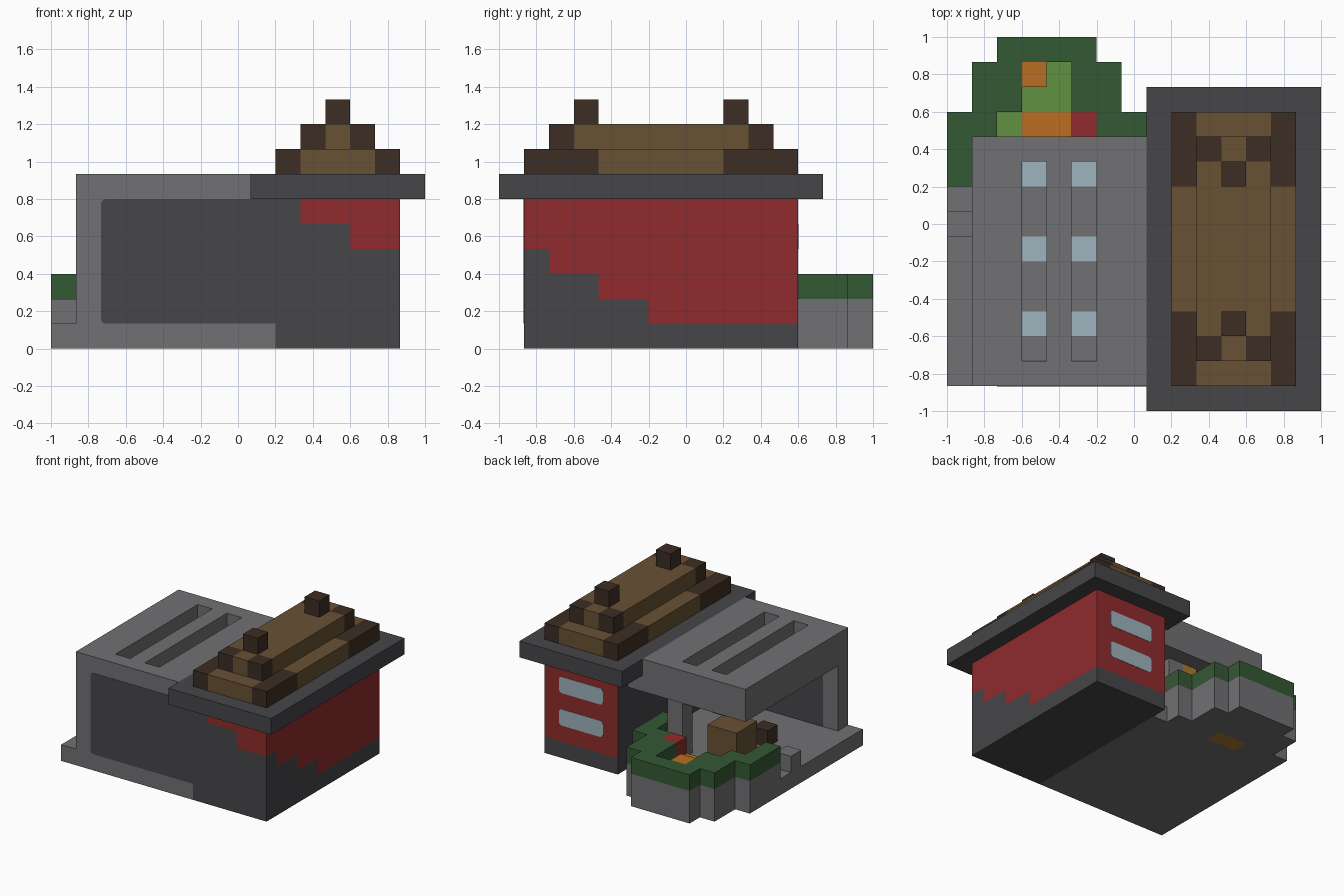
import bpy, bmesh
from mathutils import Vector

if "Cube" in bpy.data.objects:
    bpy.data.objects.remove(bpy.data.objects["Cube"])

U = 2 / 15                                   # one building block
ORIGIN = Vector((-1, -1, 0))


def linear(c):
    c /= 255
    return c / 12.92 if c < 0.04 else ((c + 0.055) / 1.055) ** 2.4


def material(name, *rgb):
    m = bpy.data.materials.new(name)
    m.use_nodes = True
    col = [linear(c) for c in rgb] + [1]
    m.diffuse_color = col
    m.node_tree.nodes["Principled BSDF"].inputs["Base Color"].default_value = col
    return m


GRAY = material("stone gray", 113, 112, 115)
DARK = material("slate gray", 70, 69, 73)
RED = material("brick red", 144, 43, 44)
BROWN = material("wood brown", 104, 81, 52)
BARK = material("dark brown", 60, 45, 36)
GREEN = material("hedge green", 52, 88, 52)
LEAF = material("leaf green", 98, 145, 65)
ORANGE = material("flower orange", 186, 111, 34)
BLUE = material("pale glass blue", 157, 180, 189)
GOLD = material("lamp gold", 168, 122, 48)


def finish(name, bm, mats):
    mesh = bpy.data.meshes.new(name)
    bmesh.ops.recalc_face_normals(bm, faces=bm.faces)
    for v in bm.verts:
        v.co = ORIGIN + v.co * U
    bm.to_mesh(mesh)
    bm.free()
    for m in mats:
        mesh.materials.append(m)
    obj = bpy.data.objects.new(name, mesh)
    bpy.context.collection.objects.link(obj)
    return obj


def add_box(bm, x0, x1, y0, y1, z0, z1):
    made = bmesh.ops.create_cube(bm, size=1)["verts"]
    lo, size = Vector((x0, y0, z0)), Vector((x1 - x0, y1 - y0, z1 - z0))
    for v in made:
        v.co = lo + (v.co + Vector((0.5, 0.5, 0.5))) * size


def blocks(name, mat, *boxes):
    bm = bmesh.new()
    for b in boxes:
        add_box(bm, *b)
    return finish(name, bm, [mat])


def painted_block(name, mats, box, rule):
    """Box cut along the block grid, each face coloured by a rule."""
    bm = bmesh.new()
    add_box(bm, *box)
    for axis in range(3):
        normal = Vector([a == axis for a in range(3)])
        for step in range(box[2 * axis] + 1, box[2 * axis + 1]):
            geom = bm.verts[:] + bm.edges[:] + bm.faces[:]
            bmesh.ops.bisect_plane(bm, geom=geom, plane_co=normal * step, plane_no=normal)
    bm.normal_update()
    for f in bm.faces:
        f.material_index = rule(f.calc_center_median(), f.normal)
    return finish(name, bm, mats)


def rounded_plate(name, mat, x0, x1, z0, z1, y, round_right=True):
    """Thin painted panel facing along y."""
    bm = bmesh.new()
    corners = [bm.verts.new((x, y - 0.02, z))
               for x, z in ((x0, z0), (x1, z0), (x1, z1), (x0, z1))]
    face = bm.faces.new(corners)
    rounded = corners if round_right else [corners[0], corners[3]]
    bmesh.ops.bevel(bm, geom=rounded, offset=0.2, segments=3, affect='VERTICES', profile=0.5)
    made = bmesh.ops.extrude_face_region(bm, geom=bm.faces[:])["geom"]
    for v in made:
        if isinstance(v, bmesh.types.BMVert):
            v.co.y += 0.04
    return finish(name, bm, [mat])


# House with stepped red paint
def house_rule(c, n):
    if n.x > 0.5:
        low = 4 if c.y < 2 else 3 if c.y < 4 else 2 if c.y < 6 else 1
    elif n.y < -0.5:
        low = 4 if c.x > 12 else 5 if c.x > 10 else 9
    elif n.y > 0.5:
        low = 1
    else:
        low = 9
    return int(c.z > low)


painted_block("house_body", [DARK, RED], (9, 14, 1, 12, 0, 6), house_rule)
for n, z in enumerate((2, 4)):
    rounded_plate(f"back_window_{n + 1}", BLUE, 10, 13, z, z + 1, 12)
blocks("house_eaves", DARK, (8, 15, 0, 13, 6, 7))

# Stepped timber roof with dark corners
painted_block("roof_lower_tier", [BROWN, BARK], (9, 14, 1, 12, 7, 8),
              lambda c, n: int(abs(c.x - 11.5) > 1.5 and abs(c.y - 6.5) > 2.5))
painted_block("roof_upper_tier", [BROWN, BARK], (10, 13, 2, 11, 8, 9),
              lambda c, n: int(abs(c.x - 11.5) > 0.5 and abs(c.y - 6.5) > 3.5))
blocks("roof_finials", BARK, *[(11, 12, y, y + 1, 9, 10) for y in (3, 9)])

# Open hall: floor, front wall with dark panel, slotted roof
blocks("hall_floor", GRAY, (0, 9, 1, 11, 0, 1))
blocks("hall_front_wall", GRAY, (1, 9, 1, 2, 1, 6))
for side, y in (("outer", 1), ("inner", 2)):
    rounded_plate(f"wall_panel_{side}", DARK, 2, 9, 1, 6, y, round_right=False)
blocks("hall_ceiling", GRAY, (1, 9, 1, 11, 5, 6))
blocks("hall_roof", GRAY, (1, 8, 1, 2, 6, 7), (1, 8, 10, 11, 6, 7),
       *[(a, b, 2, 10, 6, 7) for a, b in ((1, 3), (4, 5), (6, 8))])
blocks("hall_post", GRAY, (6, 7, 9, 10, 1, 5))

# Skylights above hanging lamps
spots = [(x, y) for x in (3, 5) for y in (3, 6, 9)]
blocks("skylights", BLUE, *[(x, x + 1, y, y + 1, 5.9, 6.03) for x, y in spots])
blocks("hanging_lamps", GOLD, *[(x, x + 1, y, y + 1, 4.4, 5) for x, y in spots])

# Hall furniture
blocks("counter", BROWN, (3, 5, 7, 9, 1, 3))
blocks("stool", BARK, (3, 4, 5, 6, 1, 2))

# Garden with a low hedge wall
hedge = [(0, 1, 9, 11), (0, 2, 11, 12), (1, 3, 12, 14), (2, 6, 14, 15),
         (5, 7, 12, 14), (6, 8, 11, 12), (7, 8, 9, 11)]
blocks("garden_base", GRAY, (0, 3, 11, 12, 0, 1), (5, 8, 11, 12, 0, 1),
       (1, 7, 12, 14, 0, 1), (2, 6, 14, 15, 0, 1))
blocks("garden_wall", GRAY, *[h + (1, 2) for h in hedge])
blocks("hedge_top", GREEN, *[h + (2, 3) for h in hedge])
blocks("ledge_step", GRAY, (0, 1, 7, 8, 1, 2))
blocks("garden_doorstep", GOLD, (3, 5, 11, 12, 0, 1))
blocks("garden_plants", LEAF, (2, 3, 11, 12, 1, 2), (3, 5, 12, 14, 1, 2))
blocks("orange_flowers", ORANGE, (3, 5, 11, 12, 1, 2), (3, 4, 13, 14, 2, 3))
blocks("red_flower", RED, (5, 6, 11, 12, 1, 3))
